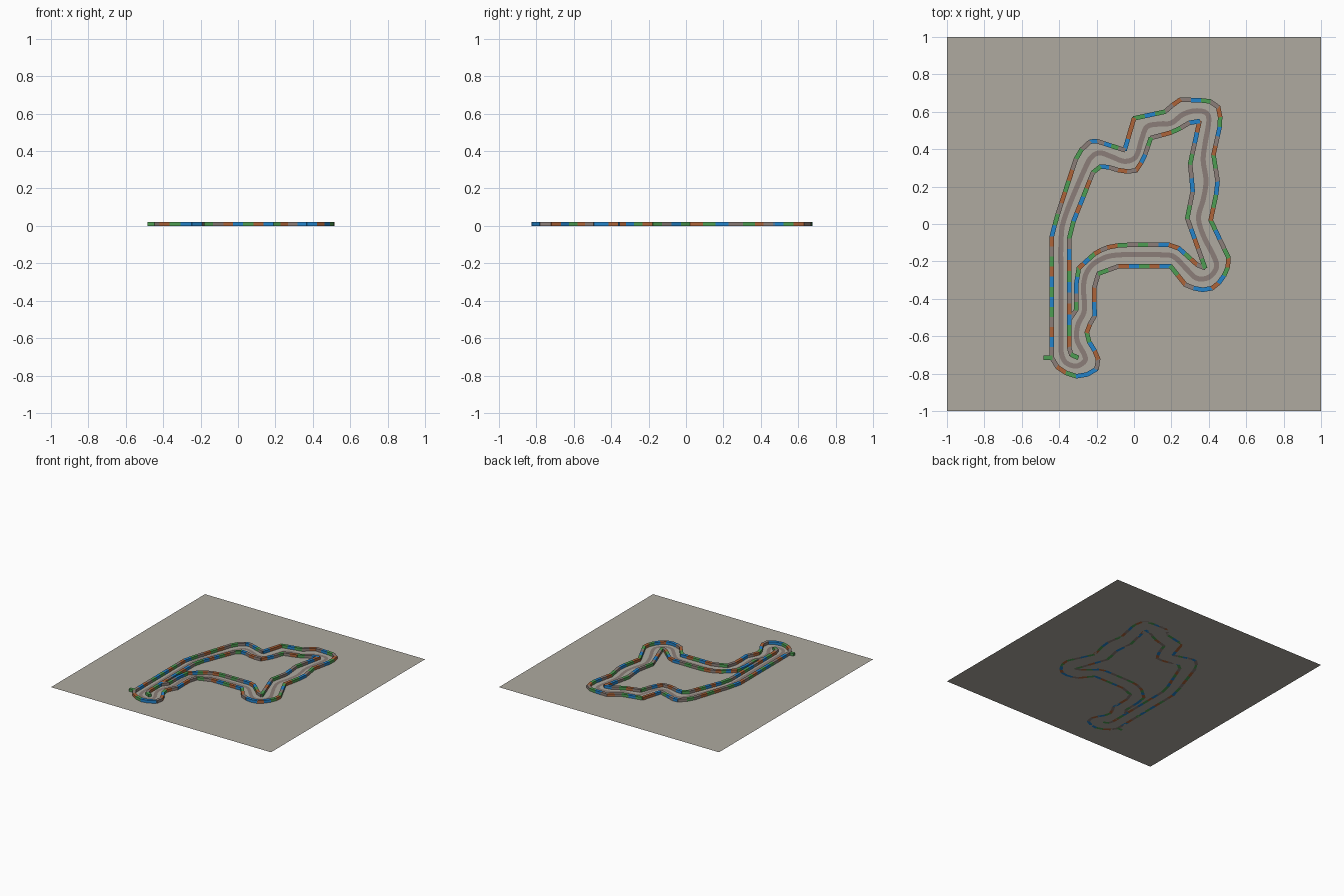
import bpy, bmesh
from mathutils import Vector

if "Cube" in bpy.data.objects:
    bpy.data.objects.remove(bpy.data.objects["Cube"])


def make_mat(name, rgb):
    m = bpy.data.materials.new(name)
    m.diffuse_color = (*rgb, 1)
    m.use_nodes = True
    m.node_tree.nodes["Principled BSDF"].inputs["Base Color"].default_value = m.diffuse_color
    return m


GROUND = make_mat("warm grey ground", (0.425, 0.40, 0.35))
GREY = make_mat("brown grey", (0.26, 0.208, 0.188))
BLUE = make_mat("blue", (0.017, 0.23, 0.60))
BROWN = make_mat("rust brown", (0.42, 0.125, 0.04))
GREEN = make_mat("green", (0.075, 0.34, 0.085))
BLOCK_COLOURS = "gbry"  # green, blue, rust, grey


def new_object(name, bm, mats):
    me = bpy.data.meshes.new(name)
    bm.to_mesh(me)
    bm.free()
    for m in mats:
        me.materials.append(m)
    ob = bpy.data.objects.new(name, me)
    bpy.context.collection.objects.link(ob)
    return ob


def smooth_closed(pts, steps=6):
    """Closed Catmull-Rom curve through the points."""
    out, n = [], len(pts)
    for i in range(n):
        a, b, c, d = (Vector(pts[(i + k) % n]) for k in (-1, 0, 1, 2))
        for s in range(steps):
            t = s / steps
            out.append(0.5 * (2 * b + (c - a) * t + (2 * a - 5 * b + 4 * c - d) * t * t
                              + (3 * b - a - 3 * c + d) * t ** 3))
    return out


def divide(pts, n):
    """Split a polyline into n equal lengths."""
    pts = [Vector(p) for p in pts]
    lens = [(b - a).length for a, b in zip(pts, pts[1:])]
    out = []
    for k in range(n + 1):
        d, i = sum(lens) * k / n, 0
        while i < len(lens) - 1 and d > lens[i]:
            d -= lens[i]
            i += 1
        out.append(pts[i].lerp(pts[i + 1], min(1, d / lens[i])))
    return out


def add_block(bm, a, b, mat, width=0.024, height=0.022):
    """One barrier block from a to b."""
    u = (b - a).normalized()
    a, b = a - u * 0.003, b + u * 0.003
    s = Vector((-u.y, u.x)) * width / 2
    base = (a - s, b - s, b + s, a + s)
    lo = [bm.verts.new((q.x, q.y, 0)) for q in base]
    hi = [bm.verts.new((q.x, q.y, height)) for q in base]
    faces = [bm.faces.new(lo[::-1]), bm.faces.new(hi)]
    for k in range(4):
        j = (k + 1) % 4
        faces.append(bm.faces.new((lo[k], lo[j], hi[j], hi[k])))
    for f in faces:
        f.material_index = mat


def barrier(name, start, sections):
    """Row of blocks; each section is (block colours, path points)."""
    bm = bmesh.new()
    for colours, pts in sections:
        p = divide([start] + pts, len(colours))
        for a, b, c in zip(p, p[1:], colours):
            add_block(bm, a, b, BLOCK_COLOURS.index(c))
        start = pts[-1]
    return new_object(name, bm, (GREEN, BLUE, BROWN, GREY))


# Ground sheet
bm = bmesh.new()
bmesh.ops.create_grid(bm, x_segments=1, y_segments=1, size=1)
new_object("ground_sheet", bm, [GROUND])

# Racing line: flat closed ribbon
line = smooth_closed([
    (-.39, -.62), (-.39, -.35), (-.39, -.08), (-.365, .05), (-.265, .29), (-.225, .36),
    (-.18, .38), (-.12, .36), (-.05, .335), (.01, .36), (.04, .45), (.07, .52),
    (.14, .535), (.2, .54), (.26, .585), (.325, .605), (.385, .595), (.40, .55),
    (.38, .43), (.37, .34), (.385, .23), (.37, .13), (.345, .035), (.37, -.06),
    (.43, -.18), (.44, -.235), (.40, -.285), (.335, -.29), (.28, -.24), (.22, -.18),
    (.16, -.165), (-.08, -.165), (-.18, -.19), (-.245, -.245), (-.27, -.33),
    (-.265, -.46), (-.30, -.54), (-.305, -.62), (-.265, -.70), (-.265, -.735),
    (-.31, -.76), (-.365, -.74), (-.388, -.69)])
bm = bmesh.new()
pairs = []
for i, p in enumerate(line):
    u = (line[(i + 1) % len(line)] - line[i - 1]).normalized()
    s = Vector((-u.y, u.x)) * 0.0135
    pairs.append([bm.verts.new((q.x, q.y, 0.002)) for q in (p + s, p - s)])
for i, (l0, r0) in enumerate(pairs):
    l1, r1 = pairs[(i + 1) % len(pairs)]
    bm.faces.new((l0, r0, r1, l1))
new_object("racing_line", bm, [GREY])

# Outer barrier, clockwise from the lower left
barrier("outer_barrier", (-.48, -.715), [
    ("g", [(-.44, -.715)]),
    ("ybrygbgbrgyr", [(-.44, -.07)]),
    ("bgyrgrygy", [(-.415, .03), (-.30, .38), (-.235, .44)]),
    ("bybgy", [(-.22, .45), (-.05, .395)]),
    ("brr", [(0, .565)]),
    ("gbg", [(.165, .60)]),
    ("yrybgy", [(.24, .665), (.40, .66), (.45, .625)]),
    ("rgbyr", [(.465, .55), (.425, .37)]),
    ("gybgr", [(.45, .21), (.41, .02)]),
    ("gbyg", [(.505, -.18)]),
    ("rgbrbby", [(.50, -.25), (.435, -.34), (.35, -.355), (.275, -.325)]),
    ("rg", [(.195, -.225)]),
    ("brgbr", [(-.08, -.225)]),
    ("yg", [(-.19, -.265)]),
    ("yrb", [(-.215, -.35), (-.21, -.49)]),
    ("yrg", [(-.255, -.57), (-.24, -.63)]),
    ("bry", [(-.19, -.71), (-.20, -.775)]),
    ("bbgry", [(-.26, -.81), (-.32, -.815), (-.40, -.78), (-.44, -.715)])])

# Inner barrier, clockwise from the lower left
barrier("inner_barrier", (-.30, -.715), [
    ("gy", [(-.335, -.70), (-.347, -.66)]),
    ("rgbrybgrby", [(-.347, -.08)]),
    ("ggbrbgry", [(-.325, .01), (-.22, .275)]),
    ("gbyry", [(-.17, .315), (-.06, .28), (.01, .285)]),
    ("rbyg", [(.05, .345), (.09, .46)]),
    ("yrgyb", [(.22, .495), (.29, .54), (.35, .55)]),
    ("rbyg", [(.30, .32)]),
    ("ybyg", [(.315, .18), (.285, .03)]),
    ("ybryg", [(.38, -.235)]),
    ("yrgb", [(.34, -.22), (.24, -.13)]),
    ("rbygygr", [(.19, -.112), (-.07, -.112), (-.14, -.125)]),
    ("yrgbr", [(-.20, -.15), (-.295, -.235)]),
    ("gbbyg", [(-.31, -.33), (-.31, -.46)]),
    ("y", [(-.345, -.51)])])
